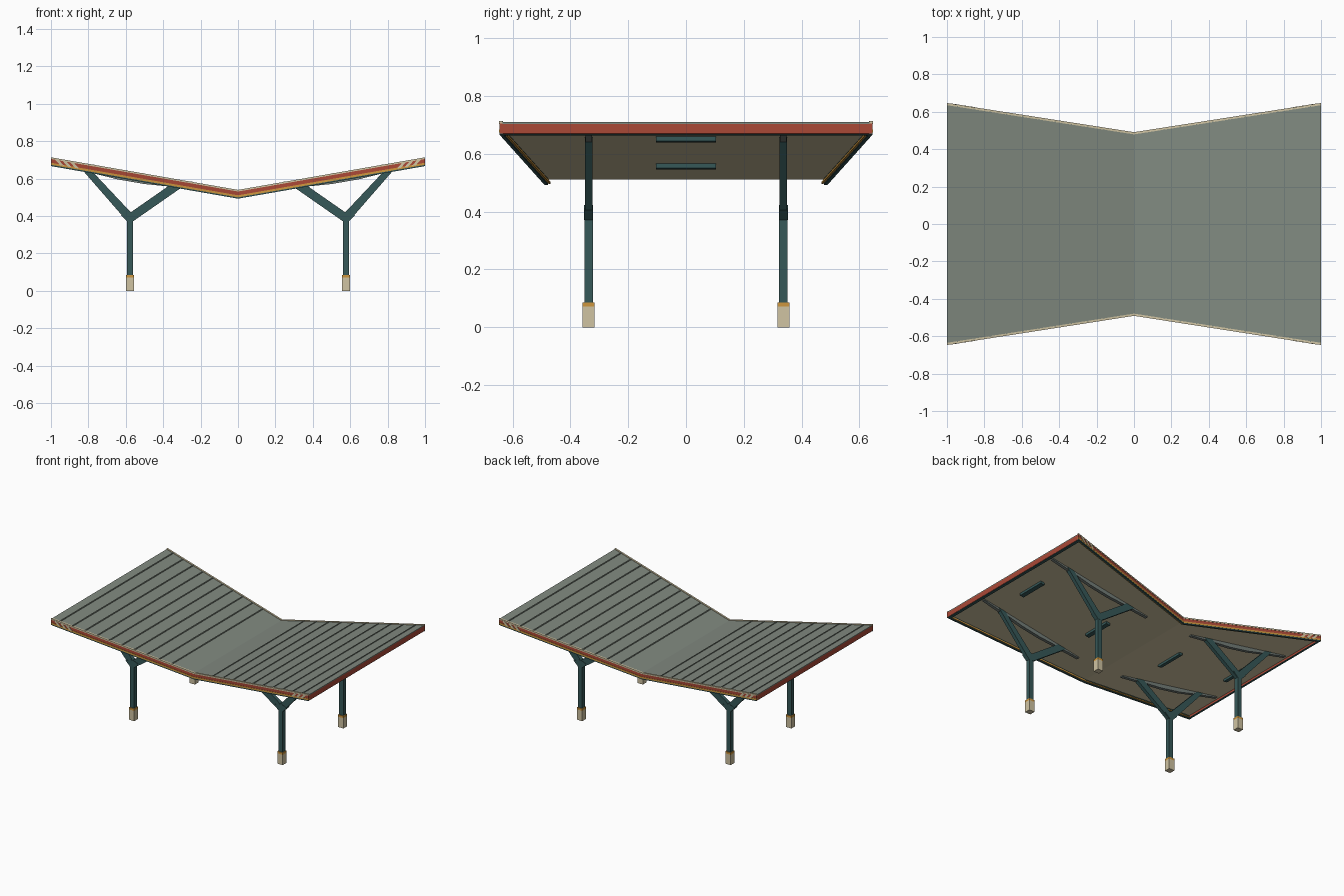
import bpy
import bmesh

cube = bpy.data.objects.get("Cube")
if cube:
    bpy.data.objects.remove(cube, do_unlink=True)


def colour(name, r, g, b):
    linear = [((c / 255 + 0.055) / 1.055) ** 2.4 for c in (r, g, b)]
    m = bpy.data.materials.new(name)
    m.use_nodes = True
    m.diffuse_color = (*linear, 1)
    bsdf = m.node_tree.nodes["Principled BSDF"]
    bsdf.inputs["Base Color"].default_value = (*linear, 1)
    bsdf.inputs["Roughness"].default_value = 0.8
    return m


roof_grey = colour("roof grey green", 129, 138, 128)
red = colour("brick red", 170, 72, 54)
cream = colour("cream", 208, 196, 162)
amber = colour("amber", 206, 150, 62)
teal = colour("dark teal", 54, 88, 88)
steel = colour("steel grey", 116, 126, 121)


def base(x):
    """Height of the lowest roof edge."""
    return 0.493 + 0.174 * x


def edge(offset=0.0):
    """Half depth of the roof, growing away from the valley."""
    return lambda x: 0.489 + 0.156 * x + offset


def at(value):
    return lambda x: value


def slope(x0, x1, low, high):
    """Four-sided outline that follows the roof slope."""
    return [(x0, base(x0) + low), (x1, base(x1) + low),
            (x1, base(x1) + high), (x0, base(x0) + high)]


def part(name, mat, outlines, y0, y1, through=False):
    """Extrude x-z outlines from y0 to y1, mirrored to every wing and side."""
    bm = bmesh.new()
    for pts in outlines:
        for sx in (1, -1):
            for sy in ((1,) if through else (1, -1)):
                a = [bm.verts.new((sx * x, sy * y0(x), z)) for x, z in pts]
                b = [bm.verts.new((sx * x, sy * y1(x), z)) for x, z in pts]
                bm.faces.new(a)
                bm.faces.new(b[::-1])
                for i in range(len(pts)):
                    j = (i + 1) % len(pts)
                    bm.faces.new((a[i], b[i], b[j], a[j]))
    bmesh.ops.recalc_face_normals(bm, faces=bm.faces)
    mesh = bpy.data.meshes.new(name)
    bm.to_mesh(mesh)
    bm.free()
    mesh.materials.append(mat)
    obj = bpy.data.objects.new(name, mesh)
    bpy.context.collection.objects.link(obj)


def across(name, mat, outlines, inset):
    """Part that runs the full depth of the roof."""
    part(name, mat, outlines, lambda x: -edge(-inset)(x), edge(-inset), True)


# Butterfly roof
across("soffit", cream, [slope(0, 0.985, 0.019, 0.036)], 0.011)
across("roof_deck", roof_grey, [slope(0, 1, 0.037, 0.043)], 0.009)
ribs = [0.16 + 0.087 * i for i in range(10)]
across("roof_seams", roof_grey, [slope(x - 0.003, x + 0.003, 0.043, 0.048) for x in ribs], 0.006)

# Edge fascias and trims
across("end_fascia", red, [slope(0.985, 1, 0.003, 0.038)], 0.001)
across("end_lip", teal, [slope(0.981, 0.998, 0, 0.003)], 0.001)
part("side_fascia", red, [slope(0, 1, 0.017, 0.039)], edge(-0.011), edge())
part("side_lip", teal, [slope(0, 1, 0, 0.007)], edge(-0.012), edge(0.001))
part("inner_backing", teal, [slope(0, 0.984, 0.004, 0.022)], edge(-0.014), edge(-0.01))
part("side_accent", amber, [slope(0, 1, 0.007, 0.018)], edge(-0.01), edge(0.002))
part("inner_accent", amber, [slope(0, 0.98, 0.003, 0.011)], edge(-0.02), edge(-0.013))
part("top_trim", cream, [slope(0, 1, 0.038, 0.047)], edge(-0.01), edge(0.002))

# Slanted warning stripes near the corners
stripes = []
for i in range(3):
    x = 0.85 + 0.04 * i
    foot = slope(x, x + 0.021, 0.013, 0.039)
    head = slope(x + 0.027, x + 0.048, 0.013, 0.039)
    stripes.append(foot[:2] + head[2:])
part("fascia_stripes", cream, stripes, edge(-0.002), edge(0.003))

# Ceiling lights
part("ceiling_lights", teal, [slope(x - 0.014, x + 0.014, 0.003, 0.021) for x in (0.3, 0.84)],
     at(-0.103), at(0.103), True)

# Supports: footing, collar, post and forked arms
PX, PY = 0.577, 0.337


def upright(name, mat, half_x, half_y, z0, z1):
    pts = [(PX - half_x, z0), (PX + half_x, z0), (PX + half_x, z1), (PX - half_x, z1)]
    part(name, mat, [pts], at(PY - half_y), at(PY + half_y))


upright("footing", cream, 0.021, 0.021, 0, 0.072)
upright("footing_collar", amber, 0.021, 0.021, 0.072, 0.086)
upright("post", teal, 0.016, 0.015, 0.086, 0.39)


def roof_point(x):
    return (x, base(x) + 0.026)


outer_arm = [(PX - 0.018, 0.405), (PX + 0.016, 0.372), roof_point(0.85), roof_point(0.797)]
inner_arm = [(PX + 0.018, 0.405), (PX - 0.016, 0.372), roof_point(0.28), roof_point(0.345)]
part("outer_arm", teal, [outer_arm], at(PY - 0.013), at(PY + 0.013))
part("inner_arm", teal, [inner_arm], at(PY - 0.0125), at(PY + 0.0125))
node = [(PX - 0.016, 0.372), (PX + 0.016, 0.372), (PX + 0.05, 0.405), (PX, 0.424), (PX - 0.05, 0.405)]
part("fork_joint", teal, [node], at(PY - 0.0155), at(PY + 0.0155))

# Tapered beams under the soffit, deepest above each post
beam = [roof_point(0.18), roof_point(0.96)]
for x, drop in ((0.96, 0.012), (0.76, 0.0), (0.65, -0.009), (0.5, -0.009), (0.38, 0.0), (0.18, 0.012)):
    beam.append((x, base(x) + drop))
part("tapered_beam", steel, [beam], at(PY - 0.011), at(PY + 0.011))
